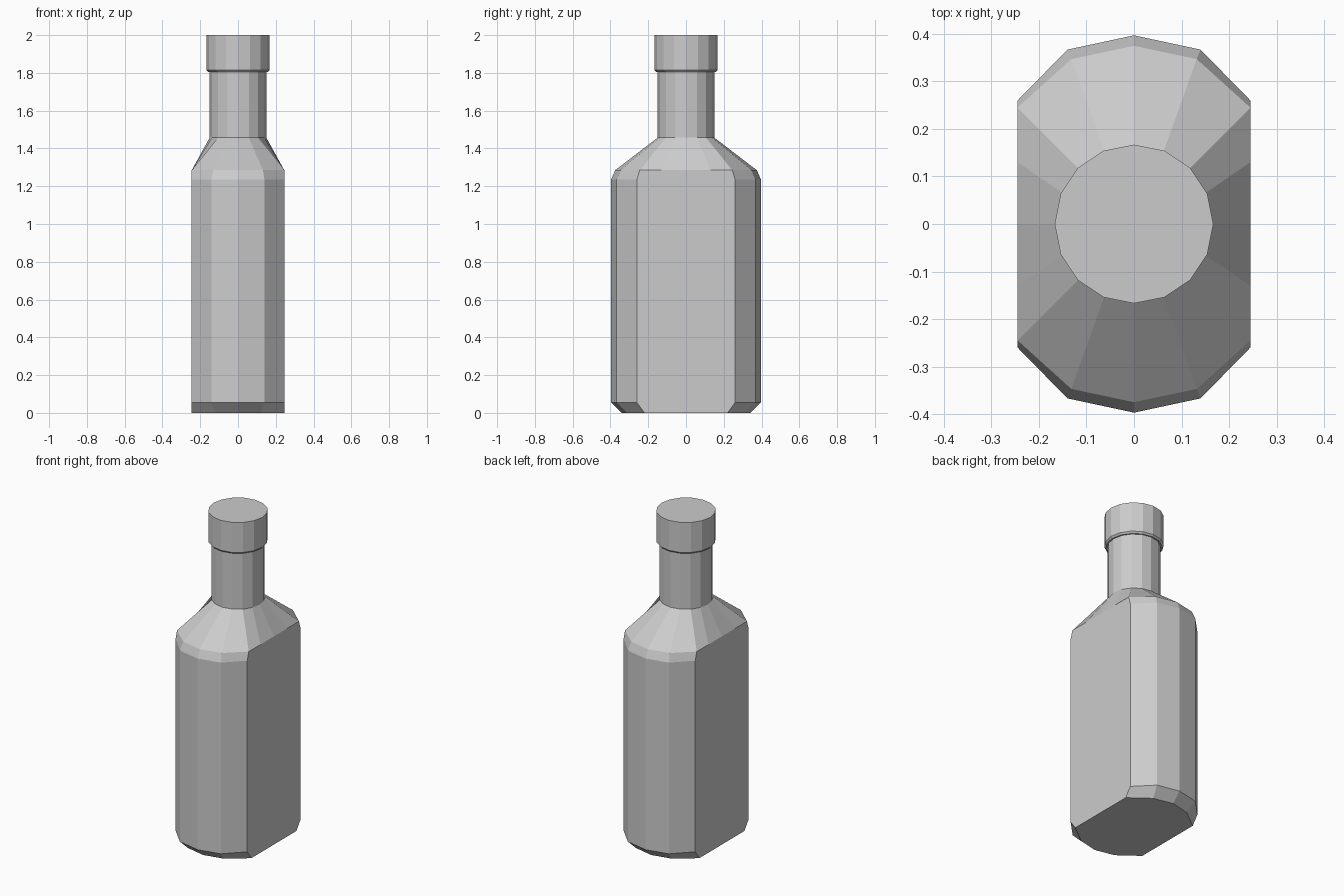
import bpy
import bmesh
import math

cube = bpy.data.objects.get("Cube")
if cube:
    bpy.data.objects.remove(cube, do_unlink=True)

SIDES = 16

grey = bpy.data.materials.new("plain grey")
grey.use_nodes = True
colour = (0.6, 0.6, 0.6, 1)
grey.diffuse_color = colour
grey.node_tree.nodes["Principled BSDF"].inputs["Base Color"].default_value = colour


def circle(radius, z):
    step = 2 * math.pi / SIDES
    return [(radius * math.cos(i * step), radius * math.sin(i * step), z)
            for i in range(SIDES)]


def flattened(quarter, z):
    """Mirror a quarter outline, running from +x to +y, into a full ring."""
    half = quarter + [(-x, y) for x, y in reversed(quarter[:-1])]
    full = half + [(x, -y) for x, y in reversed(half[1:-1])]
    return [(x, y, z) for x, y in full]


def loft(name, rings):
    bm = bmesh.new()
    loops = [[bm.verts.new(p) for p in ring] for ring in rings]
    for low, high in zip(loops, loops[1:]):
        for i in range(SIDES):
            j = (i + 1) % SIDES
            bm.faces.new((low[i], low[j], high[j], high[i]))
    bm.faces.new(loops[0][::-1])
    bm.faces.new(loops[-1])
    bmesh.ops.recalc_face_normals(bm, faces=bm.faces)
    mesh = bpy.data.meshes.new(name)
    bm.to_mesh(mesh)
    bm.free()
    mesh.materials.append(grey)
    obj = bpy.data.objects.new(name, mesh)
    bpy.context.collection.objects.link(obj)
    return obj


# Body: flat sides, faceted front and back, sloping shoulders
side = [(0.245, 0), (0.245, 0.13)]
base = side + [(0.245, 0.22), (0.122, 0.313), (0, 0.34)]
wall = side + [(0.245, 0.26), (0.14, 0.367), (0, 0.397)]
shoulder = side + [(0.245, 0.245), (0.132, 0.347), (0, 0.375)]
loft("bottle_body", [flattened(base, 0), flattened(wall, 0.055),
                     flattened(wall, 1.235), flattened(shoulder, 1.285),
                     circle(0.15, 1.457)])

# Neck
loft("bottle_neck", [circle(0.15, 1.457), circle(0.15, 1.82)])

# Cap with a slightly chamfered lower lip
loft("bottle_cap", [circle(0.158, 1.805), circle(0.167, 1.815),
                    circle(0.167, 2.0)])
